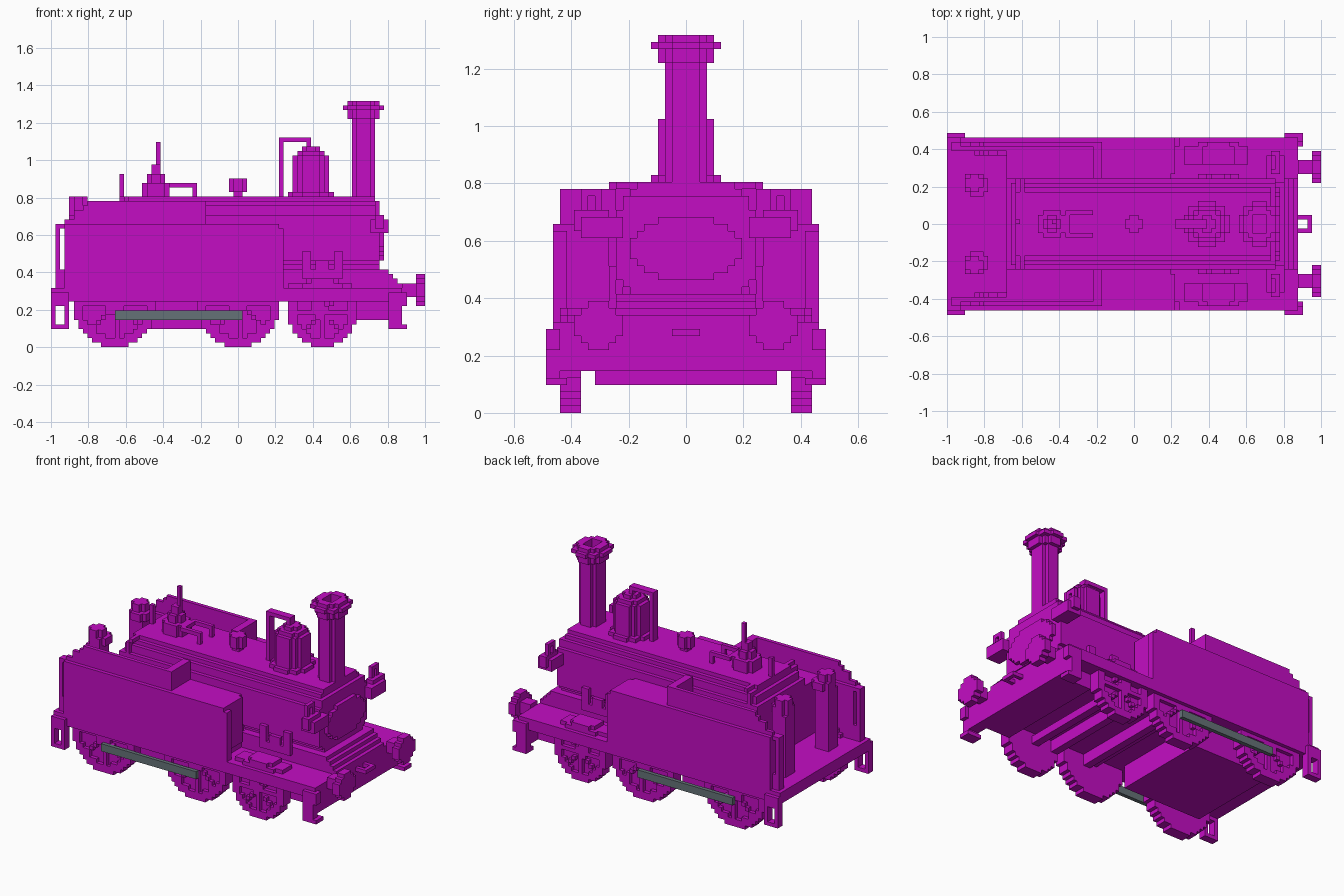
import bpy, bmesh, math

cube = bpy.data.objects.get("Cube")
if cube:
    bpy.data.objects.remove(cube, do_unlink=True)

V = 2 / 82  # size of one block


def material(name, rgb):
    m = bpy.data.materials.new(name)
    m.use_nodes = True
    m.diffuse_color = (*rgb, 1)
    m.node_tree.nodes["Principled BSDF"].inputs["Base Color"].default_value = (*rgb, 1)
    return m


MAGENTA = material("magenta", (0.55, 0.004, 0.55))
STEEL = material("grey_steel", (0.13, 0.17, 0.185))


def snap(v):
    return round(v / V) * V


def build(name, boxes, mat=MAGENTA):
    """One object from boxes (x0, x1, y0, y1, z0, z1), snapped to the block grid."""
    bm = bmesh.new()
    for b in boxes:
        lo = [snap(b[i]) for i in (0, 2, 4)]
        hi = [max(snap(b[i + 1]), snap(b[i]) + V) for i in (0, 2, 4)]
        for v in bmesh.ops.create_cube(bm, size=1)["verts"]:
            v.co = [l + (c + 0.5) * (h - l) for l, h, c in zip(lo, hi, v.co)]
    mesh = bpy.data.meshes.new(name)
    bm.to_mesh(mesh)
    bm.free()
    mesh.materials.append(mat)
    ob = bpy.data.objects.new(name, mesh)
    bpy.context.collection.objects.link(ob)
    return ob


def both(name, boxes, mat=MAGENTA):
    """The same part on the back (+y) and front (-y) flanks."""
    build("back_" + name, boxes, mat)
    build("front_" + name, [(a, b, -d, -c, e, f) for a, b, c, d, e, f in boxes], mat)


def disc(axis, cu, cv, ru, rv, w0, w1, hole=0):
    """Stepped disc boxes; u, v are the two axes other than `axis`, in order."""
    nu, nv = round(2 * ru / V), round(2 * rv / V)
    u0, v0 = snap(cu - nu * V / 2), snap(cv - nv * V / 2)
    out = []
    for i in range(nv):
        t = (2 * i + 1) / nv - 1
        cut = round(nu / 2 * (1 - math.sqrt(1 - t * t)))
        a, b = u0 + cut * V, u0 + (nu - cut) * V
        spans = [(a, b)]
        h = hole * hole - (t * rv) ** 2
        if h > 0:
            g = round((u0 + nu * V / 2 - math.sqrt(h) - u0) / V)
            spans = [(a, u0 + g * V), (u0 + (nu - g) * V, b)]
        for p, q in spans:
            if q - p < V / 2:
                continue
            r = [(p, q), (v0 + i * V, v0 + (i + 1) * V)]
            r.insert(axis, (w0, w1))
            out.append(tuple(n for pair in r for n in pair))
    return out


# Deck, buffer beam and under-frame
build("deck", [(-1, 0.88, -0.46, 0.46, 0.244, 0.317)])
build("buffer_beam", [(0.80, 0.88, -0.46, 0.46, 0.15, 0.30)])
build("front_stretcher", [(0.63, 0.80, -0.37, 0.37, 0.15, 0.25)])
build("ash_pan", [(-0.75, -0.2, -0.32, 0.32, 0.1, 0.25)])
build("cross_beams", [(x, x + 0.05, -0.37, 0.37, 0.17, 0.25) for x in (0.03, 0.26)])
build("axles", [(x - 0.025, x + 0.025, -0.38, 0.38, z - 0.025, z + 0.025)
                for x, z in ((-0.65, 0.22), (0, 0.22), (0.45, 0.185))])

# Corner brackets: open stirrups behind, steps ahead
both("rear_stirrup", [(-1, -0.905, 0.44, 0.49, 0.22, 0.295), (-1, -0.905, 0.44, 0.49, 0.1, 0.125),
                      (-1, -0.976, 0.44, 0.49, 0.1, 0.25), (-0.93, -0.905, 0.44, 0.49, 0.1, 0.25)])
both("front_step", [(0.80, 0.90, 0.44, 0.49, 0.22, 0.295), (0.80, 0.88, 0.44, 0.49, 0.12, 0.23),
                    (0.80, 0.90, 0.415, 0.49, 0.1, 0.125)])

# Buffers and coupling loop
both("buffer", disc(0, 0.31, 0.305, 0.037, 0.037, 0.87, 0.95)
     + disc(0, 0.31, 0.305, 0.085, 0.085, 0.95, 1.0))
build("coupling", [(0.88, 0.95, -0.05, -0.025, 0.27, 0.295), (0.88, 0.95, 0.025, 0.05, 0.27, 0.295),
                   (0.927, 0.95, -0.05, 0.05, 0.27, 0.295)])

# Spoked wheels
for label, x, r in (("rear", -0.65, 0.22), ("middle", 0.0, 0.22), ("leading", 0.45, 0.185)):
    parts = disc(1, x, r, r, r, 0.366, 0.415)
    parts += disc(1, x, r, r, r, 0.415, 0.44, hole=r - 0.05)
    parts += disc(1, x, r, 0.05, 0.05, 0.415, 0.44)
    s, e = V / 2, r - 0.03
    parts += [(x - s, x + s, 0.415, 0.44, r - e, r + e), (x - e, x + e, 0.415, 0.44, r - s, r + s)]
    for k in range(2, int(e * 0.72 / V) + 1):
        parts += [(x + i * k * V - s, x + i * k * V + s, 0.415, 0.44, r + j * k * V - s, r + j * k * V + s)
                  for i in (-1, 1) for j in (-1, 1)]
    both(label + "_wheel", parts)
both("coupling_rod", [(-0.655, 0.02, 0.44, 0.463, 0.15, 0.195)], STEEL)

# Side tanks, cab walls and coal rails
both("side_tank", [(-0.69, 0.195, 0.22, 0.463, 0.317, 0.66), (0.195, 0.22, 0.26, 0.463, 0.366, 0.66),
                   (0.195, 0.245, 0.415, 0.463, 0.317, 0.64)])
both("cab_wall", [(-0.93, -0.69, 0.40, 0.463, 0.317, 0.66)])
starts = (-0.93, -0.89, -0.87, -0.84, -0.80)
both("coal_rail", [(x, -0.17, 0.405, 0.44, 0.66 + i * V, 0.66 + (i + 1) * V) for i, x in enumerate(starts)]
     + [(-0.22, -0.17, 0.24, 0.42, 0.66, 0.78)])
both("grab_rail", [(-0.976, -0.95, 0.39, 0.44, 0.317, 0.66), (-0.96, -0.92, 0.39, 0.44, 0.635, 0.66),
                   (-0.96, -0.92, 0.39, 0.44, 0.317, 0.415)])
both("brake_stand", [(-0.9, -0.8, 0.17, 0.27, 0.317, 0.71)]
     + disc(2, -0.845, 0.21, 0.065, 0.065, 0.71, 0.76) + disc(2, -0.845, 0.21, 0.045, 0.045, 0.76, 0.805))

# Boiler with stepped shoulders, firebox arch and smokebox
rows = ((0.415, 0.44, 0.195), (0.44, 0.47, 0.22), (0.47, 0.707, 0.244),
        (0.707, 0.756, 0.22), (0.756, 0.78, 0.195), (0.78, 0.805, 0.17))
build("boiler", [(-0.64, 0.74, -h, h, a, b) for a, b, h in rows])
build("firebox", [(-0.69, -0.5, -0.244, 0.244, 0.317, 0.71), (-0.66, -0.5, -0.22, 0.22, 0.7, 0.756),
                  (-0.64, -0.6, -0.244, 0.244, 0.7, 0.78), (-0.62, -0.58, -0.244, 0.244, 0.78, 0.805)])
build("smokebox", [(0.55, 0.76 if a < 0.75 else 0.735, -h, h, a, b) for a, b, h in rows])
build("smokebox_door", disc(0, 0, 0.58, 0.195, 0.108, 0.76, 0.785))
build("saddle", [(0.2, 0.77, -0.244, 0.244, 0.317, 0.42)])
build("front_slope", [(0.75, x, -0.244, 0.244, 0.317, z)
                      for x, z in ((0.80, 0.415), (0.825, 0.39), (0.85, 0.366), (0.87, 0.341))])

# Splashers and springs beside the smokebox
both("splasher", [(0.28, 0.61, 0.32, 0.42, 0.317, 0.341), (0.36, 0.53, 0.32, 0.42, 0.341, 0.366)])
both("leaf_spring", [(0.33, 0.57, 0.244, 0.268, 0.37, 0.415), (0.41, 0.48, 0.244, 0.268, 0.41, 0.464),
                     (0.33, 0.38, 0.244, 0.268, 0.41, 0.51), (0.52, 0.57, 0.244, 0.268, 0.41, 0.51)])

# Lamps on brackets
both("lamp", [(0.71, 0.80, 0.22, 0.366, 0.61, 0.683), (0.73, 0.78, 0.27, 0.39, 0.635, 0.71),
              (0.73, 0.76, 0.29, 0.317, 0.70, 0.756), (0.73, 0.76, 0.35, 0.375, 0.70, 0.756),
              (0.73, 0.76, 0.29, 0.375, 0.75, 0.78)])

# Safety valve with spike, lever and rear pipe
valve = []
for r, a, b in ((0.075, 0.80, 0.88), (0.05, 0.88, 0.93), (0.025, 0.93, 0.98)):
    valve += disc(2, -0.435, 0, r, r, a, b)
build("safety_valve", valve + [(-0.44, -0.415, -0.012, 0.012, 0.98, 1.10)])
both("lever_bar", [(-0.366, -0.22, 0.05, 0.075, 0.86, 0.885), (-0.244, -0.22, 0.05, 0.075, 0.80, 0.87)])
build("lever_cross_bar", [(-0.366, -0.341, -0.06, 0.06, 0.86, 0.885)])
build("rear_pipe", [(-0.635, -0.61, -0.012, 0.012, 0.78, 0.93)])

# Filler cap
build("filler_cap", disc(2, 0, 0, 0.025, 0.025, 0.80, 0.83) + disc(2, 0, 0, 0.049, 0.049, 0.83, 0.90))

# Steam dome with pipe
dome = []
for r, a, b in ((0.122, 0.80, 0.83), (0.098, 0.83, 1.025), (0.073, 1.025, 1.05), (0.049, 1.05, 1.075)):
    dome += disc(2, 0.39, 0, r, r, a, b)
build("steam_dome", dome)
build("dome_pipe", [(0.22, 0.244, -0.025, 0.025, 0.80, 1.12), (0.22, 0.39, -0.025, 0.025, 1.10, 1.12),
                    (0.366, 0.39, -0.025, 0.025, 1.07, 1.12)])

# Chimney with hollow flared cap
stack = disc(2, 0.67, 0, 0.061, 0.073, 0.80, 1.22)
for r, a, b in ((0.085, 1.22, 1.27), (0.11, 1.27, 1.295), (0.085, 1.295, 1.317)):
    stack += disc(2, 0.67, 0, r, r + 0.01, a, b, hole=0.045)
build("chimney", stack)
